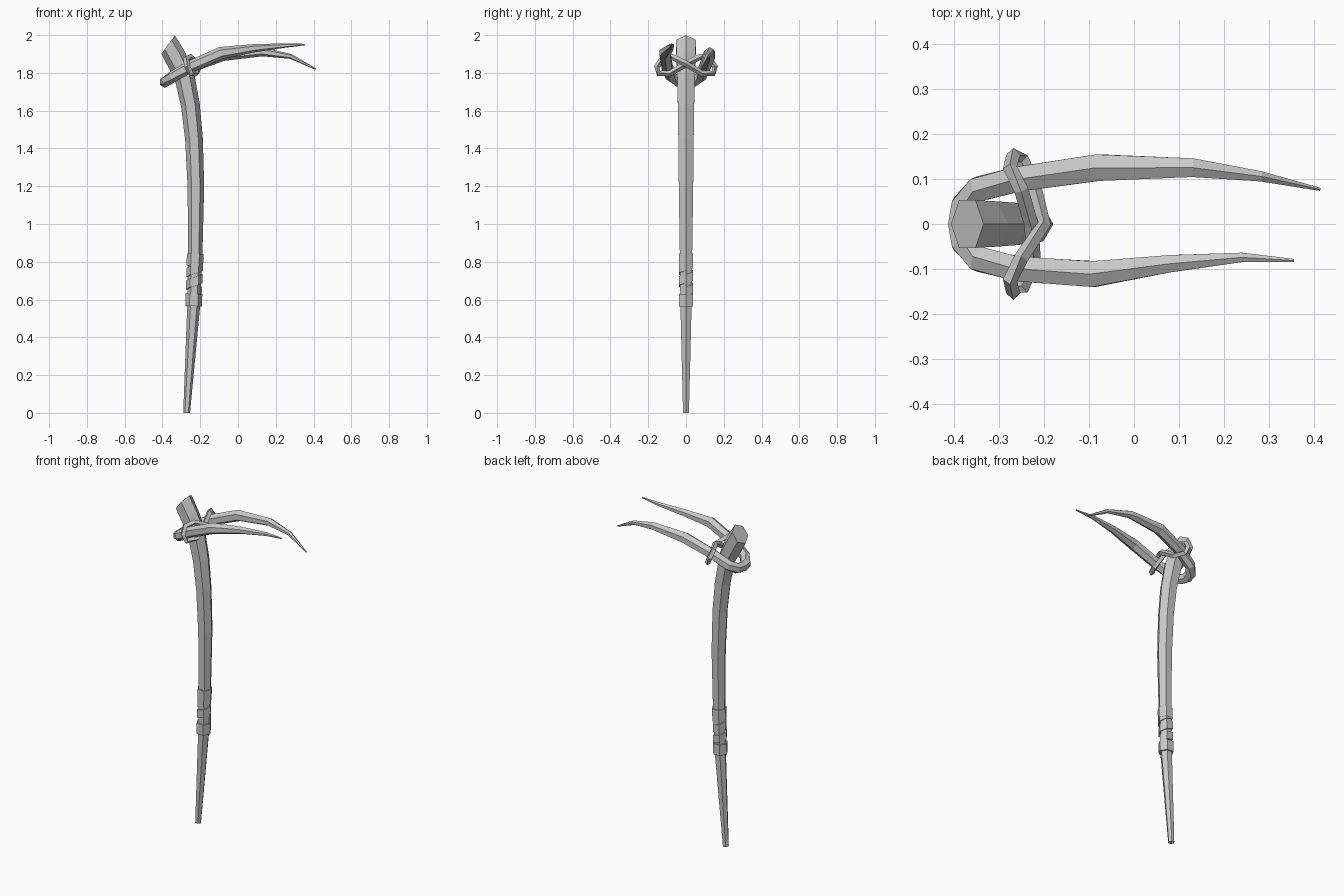
import bpy
import math
from mathutils import Vector

cube = bpy.data.objects.get("Cube")
if cube:
    bpy.data.objects.remove(cube, do_unlink=True)

grey = bpy.data.materials.new("plain grey")
grey.use_nodes = True
grey.diffuse_color = (0.58, 0.58, 0.58, 1)
grey.node_tree.nodes["Principled BSDF"].inputs["Base Color"].default_value = grey.diffuse_color


def make_object(name, verts, faces):
    mesh = bpy.data.meshes.new(name)
    mesh.from_pydata(verts, [], faces)
    mesh.materials.append(grey)
    obj = bpy.data.objects.new(name, mesh)
    bpy.context.collection.objects.link(obj)
    return obj


def skin(name, rings, closed=False):
    """Join equal rings of points into a flat-faced tube."""
    n, sides = len(rings), len(rings[0])
    faces = []
    for i in range(n if closed else n - 1):
        a, b = i * sides, ((i + 1) % n) * sides
        for k in range(sides):
            m = (k + 1) % sides
            faces.append((a + k, a + m, b + m, b + k))
    if not closed:
        faces.append(tuple(reversed(range(sides))))
        faces.append(tuple(range((n - 1) * sides, n * sides)))
    return make_object(name, [p for r in rings for p in r], faces)


def sweep(name, points, ref, sides=6, closed=False, end_normal=None):
    """Sweep a polygon along (x, y, z, radius) points, one corner towards ref."""
    path = [Vector(p[:3]) for p in points]
    n = len(path)
    rings = []
    for i, c in enumerate(path):
        if closed:
            t = path[(i + 1) % n] - path[i - 1]
        else:
            t = path[min(i + 1, n - 1)] - path[max(i - 1, 0)]
        if end_normal and i == n - 1:
            t = Vector(end_normal)
        t.normalize()
        up = Vector(ref)
        up = (up - t * up.dot(t)).normalized()
        side = t.cross(up)
        angles = [math.tau * k / sides for k in range(sides)]
        rings.append([c + points[i][3] * (math.cos(a) * up + math.sin(a) * side)
                      for a in angles])
    return skin(name, rings, closed)


# Curved handle with a slanted top
handle = [(-0.272, 0, 0, 0.018), (-0.235, 0, 0.56, 0.034), (-0.226, 0, 0.85, 0.038),
          (-0.223, 0, 1.2, 0.044), (-0.233, 0, 1.45, 0.047), (-0.252, 0, 1.63, 0.05),
          (-0.285, 0, 1.79, 0.054), (-0.33, 0, 1.88, 0.058), (-0.37, 0, 1.95, 0.061)]
sweep("handle", handle, (1, 0, 0), end_normal=(-0.8, 0, 0.59))


# Grip wrapping: a band at each end and a spiral strip between
def grip_x(z):
    return -0.235 + (z - 0.56) * 0.03


for name, low, high in (("lower_grip_band", 0.565, 0.63), ("upper_grip_band", 0.78, 0.842)):
    sweep(name, [(grip_x(z), 0, z, 0.044) for z in (low, high)], (1, 0, 0))

rings = []
for i in range(16):
    z = 0.622 + i * 0.011
    a = math.tau * i / 6
    ring = []
    for radius, dz in ((0.032, 0), (0.043, 0), (0.043, 0.046), (0.032, 0.046)):
        ring.append((grip_x(z) + radius * math.cos(a), radius * math.sin(a), z + dz))
    rings.append(ring)
skin("spiral_grip_strip", rings)

# Forked prong bent round the back of the handle
front_tine = [(0.355, -0.081, 1.95, 0.004), (0.24, -0.074, 1.944, 0.012),
              (0.08, -0.088, 1.93, 0.022), (-0.09, -0.111, 1.905, 0.033),
              (-0.255, -0.1, 1.832, 0.032), (-0.345, -0.078, 1.78, 0.031)]
bend = [(-0.378, -0.042, 1.757, 0.031), (-0.386, 0, 1.752, 0.031),
        (-0.378, 0.042, 1.757, 0.031)]
back_tine = [(-0.345, 0.078, 1.78, 0.031), (-0.255, 0.1, 1.832, 0.032),
             (-0.08, 0.125, 1.897, 0.034), (0.13, 0.125, 1.912, 0.024),
             (0.28, 0.106, 1.887, 0.013), (0.412, 0.077, 1.82, 0.004)]
sweep("forked_prong", front_tine + bend + back_tine, (0, 0, 1))

# Lashing cord in a figure of eight, crossing in front of the handle
lashing = []
for s, x in ((1, -0.228), (-1, -0.2)):
    lashing += [(x, 0, 1.848), (-0.25, s * 0.075, 1.885), (-0.275, s * 0.125, 1.875),
                (-0.268, s * 0.153, 1.832), (-0.25, s * 0.145, 1.797),
                (-0.222, s * 0.085, 1.797)]
sweep("lashing_cord", [p + (0.016,) for p in lashing], (1, 0, 0), sides=4, closed=True)
